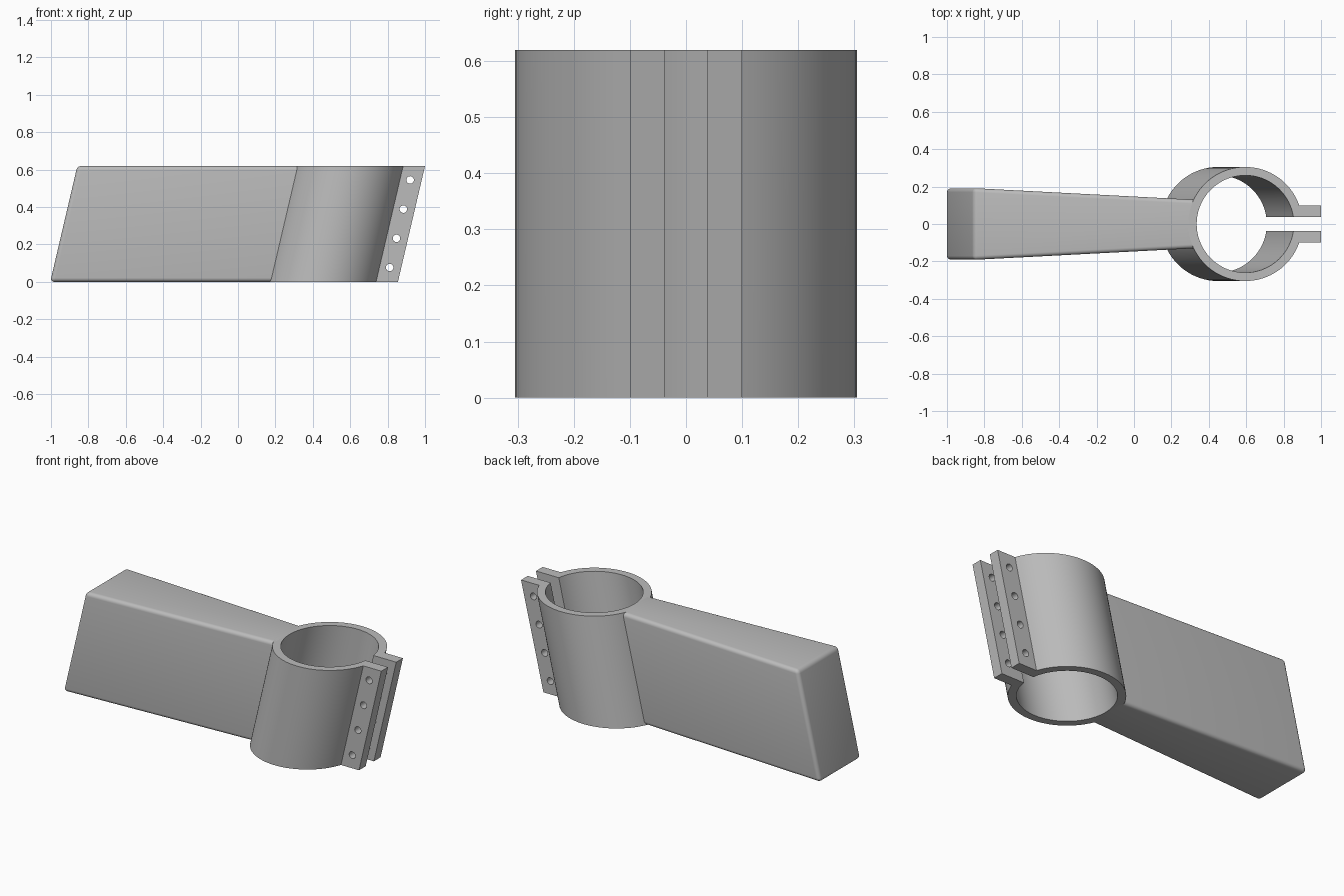
import bpy, bmesh, math

HEIGHT = 0.62
SHIFT = 0.145                      # sideways lean from bottom to top
CX = 0.45                          # clamp centre at the bottom
OUTER, INNER = 0.305, 0.26
SLOT, TAB = 0.038, 0.1             # half widths of the slot and the paired tabs

cube = bpy.data.objects.get("Cube")
if cube:
    bpy.data.objects.remove(cube, do_unlink=True)

grey = bpy.data.materials.new("plain grey")
grey.use_nodes = True
colour = (0.5, 0.5, 0.5, 1)
grey.diffuse_color = colour
grey.node_tree.nodes["Principled BSDF"].inputs["Base Color"].default_value = colour


def leaning_prism(name, outline):
    """Extrude a flat outline upward along the leaning axis."""
    bm = bmesh.new()
    base = bm.faces.new([bm.verts.new((x, y, 0)) for x, y in outline])
    top = bmesh.ops.extrude_face_region(bm, geom=[base])["geom"]
    bmesh.ops.translate(bm, vec=(SHIFT, 0, HEIGHT),
                        verts=[g for g in top if isinstance(g, bmesh.types.BMVert)])
    bmesh.ops.recalc_face_normals(bm, faces=bm.faces)
    mesh = bpy.data.meshes.new(name)
    bm.to_mesh(mesh)
    bm.free()
    obj = bpy.data.objects.new(name, mesh)
    bpy.context.collection.objects.link(obj)
    mesh.materials.append(grey)
    return obj


def arc(radius, half_gap, count=72):
    """Points round the clamp from the upper to the lower side of its opening."""
    start = math.asin(half_gap / radius)
    step = (2 * math.pi - 2 * start) / count
    return [(CX + radius * math.cos(start + i * step),
             radius * math.sin(start + i * step)) for i in range(count + 1)]


def activate(obj):
    bpy.ops.object.select_all(action='DESELECT')
    obj.select_set(True)
    bpy.context.view_layer.objects.active = obj


def finish(obj):
    activate(obj)
    for mod in list(obj.modifiers):
        bpy.ops.object.modifier_apply(modifier=mod.name)
    bpy.ops.object.shade_smooth_by_angle(angle=math.radians(30))


# Split clamp with two bolt tabs, as one outline
tab_end = CX + 0.405
clamp = leaning_prism("split_clamp",
                      arc(OUTER, TAB) + [(tab_end, -TAB), (tab_end, -SLOT)]
                      + arc(INNER, SLOT)[::-1] + [(tab_end, SLOT), (tab_end, TAB)])

# Bolt holes through both tabs
cutters = []
for i in range(4):
    z = 0.077 + i * 0.156
    bpy.ops.mesh.primitive_cylinder_add(vertices=24, radius=0.02, depth=0.5,
                                        location=(0.793 + z * SHIFT / HEIGHT, 0, z),
                                        rotation=(math.pi / 2, 0, 0))
    cutter = bpy.context.object
    cutter.name = f"hole_cutter_{i + 1}"
    cutter.hide_render = True
    cutters.append(cutter)
    mod = clamp.modifiers.new("bolt hole", 'BOOLEAN')
    mod.object = cutter
    mod.solver = 'EXACT'
finish(clamp)
for cutter in cutters:
    bpy.data.objects.remove(cutter, do_unlink=True)

# Tapered arm, ending inside the clamp wall
joint = CX - 0.268
arm = leaning_prism("tapered_arm", [(-1.004, -0.192), (joint, -0.13),
                                    (joint, 0.13), (-1.004, 0.192)])

# Round every edge except those at the joint
bm = bmesh.new()
bm.from_mesh(arm.data)
free_edges = [e for e in bm.edges
              if not all(v.co.x > joint - 0.01 for v in e.verts)]
bmesh.ops.bevel(bm, geom=free_edges, offset=0.022, segments=5, profile=0.5,
                affect='EDGES', clamp_overlap=True)
bm.to_mesh(arm.data)
bm.free()
finish(arm)
